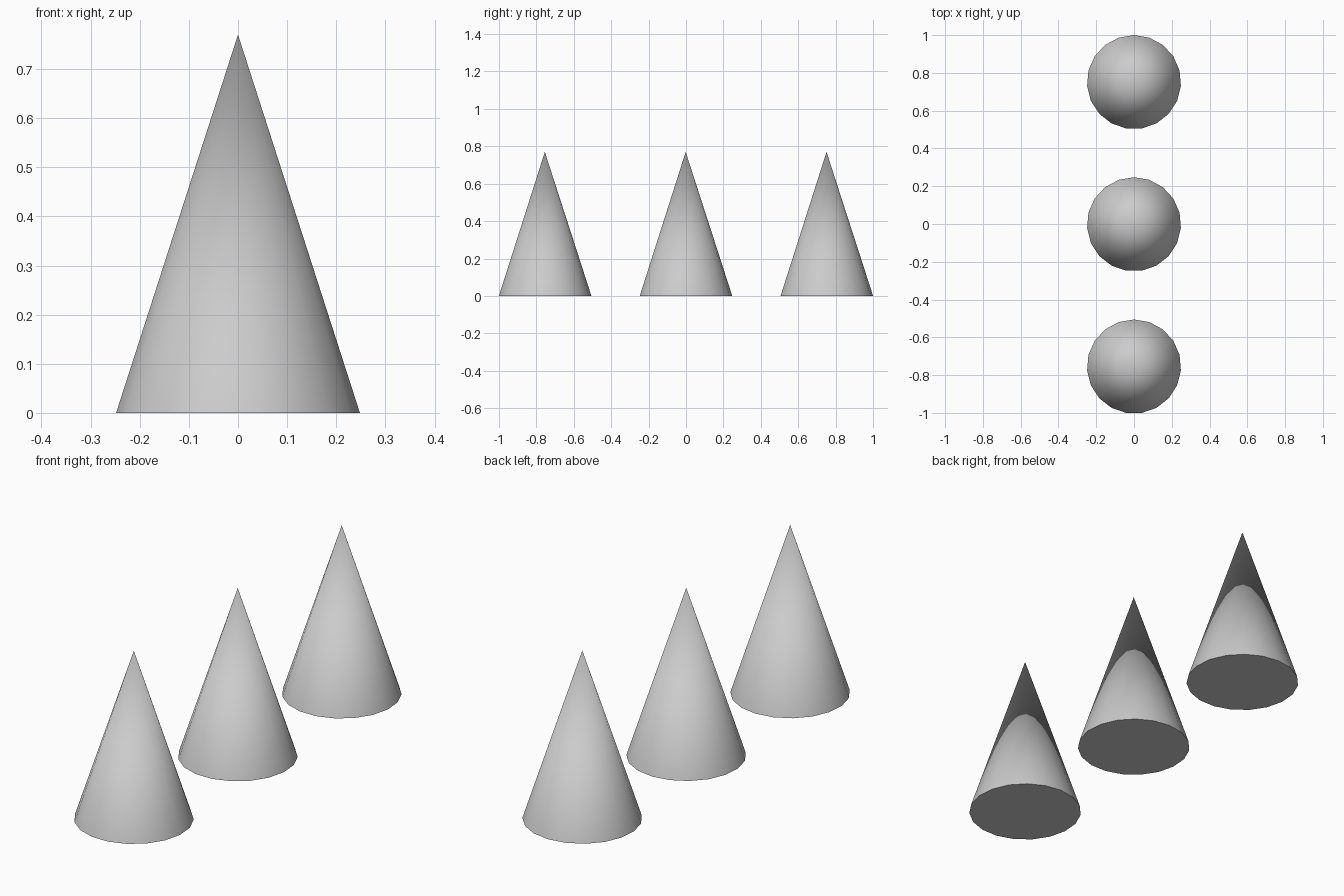
import bpy, bmesh, math

if "Cube" in bpy.data.objects:
    bpy.data.objects.remove(bpy.data.objects["Cube"])

SIDES = 19
RADIUS = 0.249
HEIGHT = 0.77
SPACING = 0.753
# odd-sided base: shift so the row is centred on y = 0
SHIFT = -RADIUS * (1 - math.cos(math.pi / SIDES)) / 2


def cone(name, y):
    """Closed cone with one base corner pointing to +y."""
    bm = bmesh.new()
    ring = []
    for i in range(SIDES):
        a = math.pi / 2 + 2 * math.pi * i / SIDES
        ring.append(bm.verts.new((RADIUS * math.cos(a), RADIUS * math.sin(a), 0)))
    tip = bm.verts.new((0, 0, HEIGHT))
    bm.faces.new(ring[::-1])
    for i in range(SIDES):
        f = bm.faces.new((ring[i], ring[(i + 1) % SIDES], tip))
        f.smooth = True
    # crisp rim between side and base
    for e in bm.edges:
        if tip not in e.verts:
            e.smooth = False
    me = bpy.data.meshes.new(name)
    bm.to_mesh(me)
    bm.free()
    ob = bpy.data.objects.new(name, me)
    ob.location = (0, y + SHIFT, 0)
    bpy.context.collection.objects.link(ob)


# Row of three identical cones
for label, k in (("front_cone", -1), ("middle_cone", 0), ("back_cone", 1)):
    cone(label, k * SPACING)
